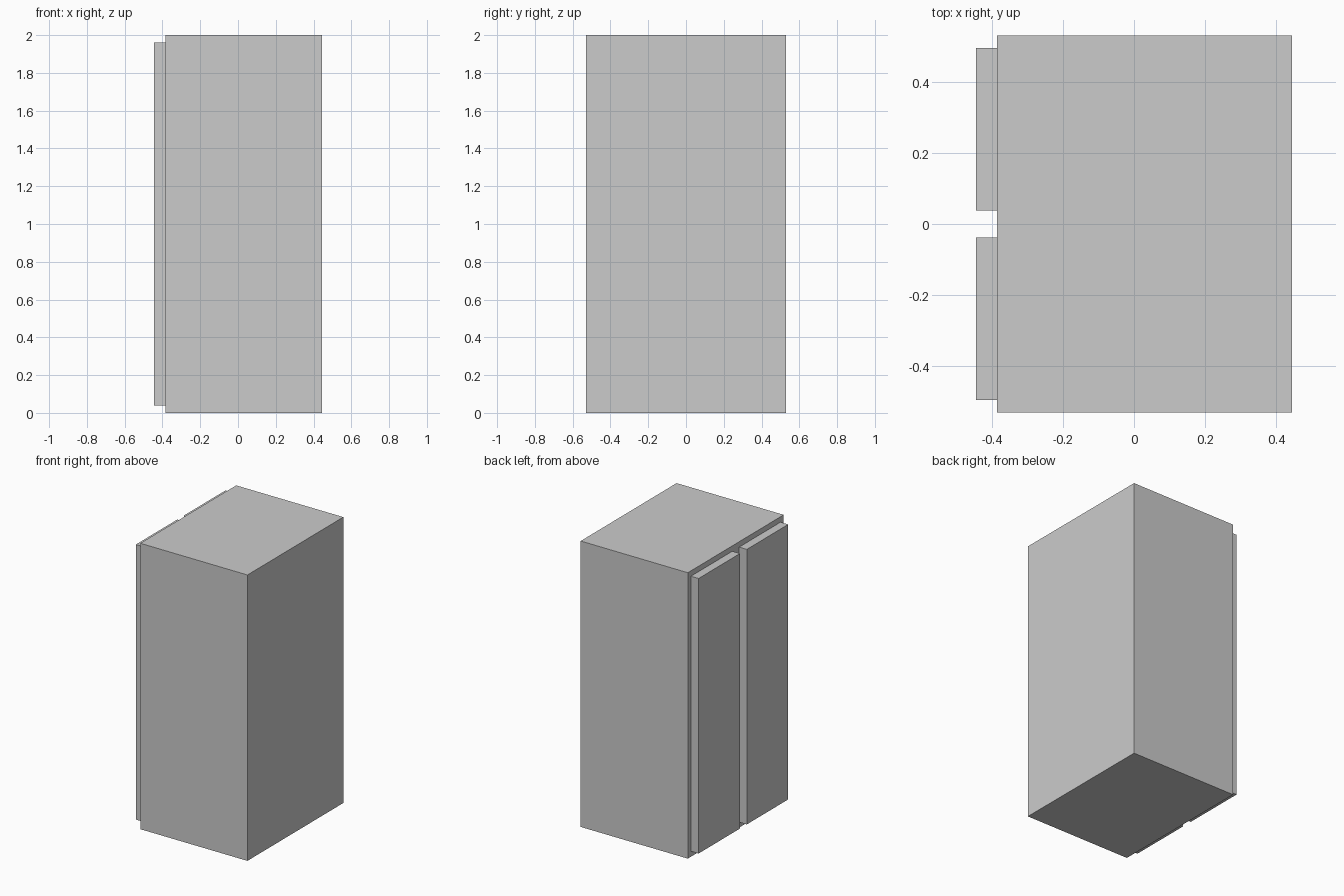
import bpy

if "Cube" in bpy.data.objects:
    bpy.data.objects.remove(bpy.data.objects["Cube"])


def box(name, lo, hi):
    centre = [(a + b) / 2 for a, b in zip(lo, hi)]
    size = [b - a for a, b in zip(lo, hi)]
    bpy.ops.mesh.primitive_cube_add(size=1, location=centre)
    obj = bpy.context.object
    obj.name = name
    obj.scale = size
    bpy.ops.object.transform_apply(location=False, rotation=False, scale=True)
    return obj


# Cabinet body
box("cabinet_body", (-0.385, -0.53, 0.0), (0.444, 0.53, 2.0))

# Pair of door panels on the -x side
for name, y0, y1 in (("left_door", 0.038, 0.495), ("right_door", -0.495, -0.038)):
    box(name, (-0.444, y0, 0.038), (-0.385, y1, 1.962))
